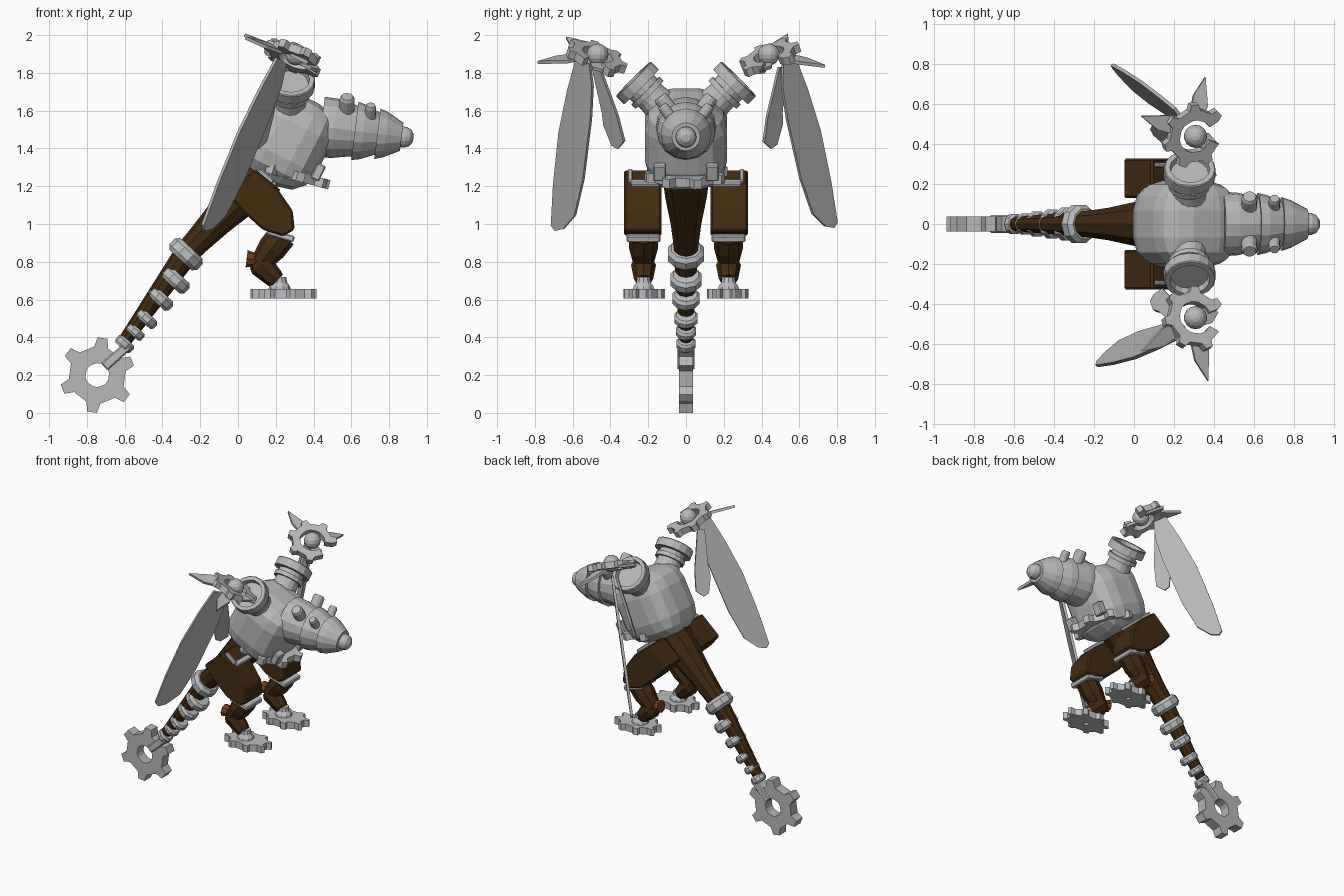
import bpy, bmesh, math
from mathutils import Vector, Matrix

if "Cube" in bpy.data.objects:
    bpy.data.objects.remove(bpy.data.objects["Cube"])


def material(name, rgb):
    m = bpy.data.materials.new(name)
    m.diffuse_color = (*rgb, 1)
    m.use_nodes = True
    m.node_tree.nodes["Principled BSDF"].inputs["Base Color"].default_value = m.diffuse_color
    return m


STEEL = material("steel grey", (0.48, 0.48, 0.48))
TRIM = material("light grey trim", (0.50, 0.51, 0.52))
BROWN = material("dark brown", (0.058, 0.024, 0.005))
RUST = material("rust orange", (0.20, 0.05, 0.012))


def finish(name, bm, mat):
    bmesh.ops.recalc_face_normals(bm, faces=bm.faces)
    me = bpy.data.meshes.new(name)
    bm.to_mesh(me)
    bm.free()
    me.materials.append(mat)
    ob = bpy.data.objects.new(name, me)
    bpy.context.collection.objects.link(ob)
    return ob


def frame(origin, normal, xdir=(1, 0, 0)):
    """Matrix whose local z is the normal and local x is close to xdir."""
    z = Vector(normal).normalized()
    x = Vector(xdir)
    x = x - z * x.dot(z)
    if x.length < 0.01:
        x = z.orthogonal()
    x.normalize()
    y = z.cross(x)
    return Matrix.Translation(origin) @ Matrix((x, y, z)).transposed().to_4x4()


def lathe(name, origin, axis, profile, mat, n=14):
    """Revolve (height, radius) pairs around an axis."""
    bm = bmesh.new()
    m = frame(origin, axis)
    rings = [[bm.verts.new(m @ Vector((r * math.cos(math.tau * i / n), r * math.sin(math.tau * i / n), h)))
              for i in range(n)] for h, r in profile]
    for a, b in zip(rings, rings[1:]):
        for i in range(n):
            bm.faces.new((a[i], a[(i + 1) % n], b[(i + 1) % n], b[i]))
    bm.faces.new(rings[0])
    bm.faces.new(rings[-1])
    return finish(name, bm, mat)


def gear(name, center, normal, hole, root, tip, teeth, thick, mat, turn=0.0, gap=0, squash=1.0):
    """Toothed ring; gap leaves out that many of the 4 steps per tooth."""
    bm = bmesh.new()
    m = frame(center, normal) @ Matrix.Diagonal((1, squash, 1, 1))
    n, cols = teeth * 4, []
    for i in range(n):
        # steep tooth flanks
        out = tip if i % 4 in (1, 2) else root
        a = math.tau * (i + (0.55, 0, 0, -0.55)[i % 4]) / n + turn
        c, s = math.cos(a), math.sin(a)
        cols.append([bm.verts.new(m @ Vector((r * c, r * s, h)))
                     for r, h in ((hole, -thick / 2), (out, -thick / 2), (out, thick / 2), (hole, thick / 2))])
    last = n - gap
    for i in range(last):
        a, b = cols[i], cols[(i + 1) % n]
        for k in range(4):
            bm.faces.new((a[k], a[(k + 1) % 4], b[(k + 1) % 4], b[k]))
    if gap:
        bm.faces.new(cols[0])
        bm.faces.new(cols[last])
    bmesh.ops.delete(bm, geom=[v for v in bm.verts if not v.link_faces], context='VERTS')
    return finish(name, bm, mat)


def prism(name, m, points, depth, mat, bevel=0.0):
    """Extrude a 2D outline along local z, centred."""
    bm = bmesh.new()
    lo = [bm.verts.new(m @ Vector((x, y, -depth / 2))) for x, y in points]
    hi = [bm.verts.new(m @ Vector((x, y, depth / 2))) for x, y in points]
    bm.faces.new(lo)
    bm.faces.new(hi)
    for i in range(len(lo)):
        j = (i + 1) % len(lo)
        bm.faces.new((lo[i], lo[j], hi[j], hi[i]))
    if bevel:
        bmesh.ops.recalc_face_normals(bm, faces=bm.faces)
        bmesh.ops.bevel(bm, geom=bm.edges[:], offset=bevel, segments=1, affect='EDGES')
    return finish(name, bm, mat)


def box(name, m, size, mat, bevel=0.007):
    x, y = size[0] / 2, size[1] / 2
    return prism(name, m, [(-x, -y), (x, -y), (x, y), (-x, y)], size[2], mat, bevel)


def blade(name, root, tip, across, outline):
    """Thin feather: outline is (fraction of length, sideways offset)."""
    root, d = Vector(root), Vector(tip) - Vector(root)
    m = frame(root, d.cross(Vector(across)), d)
    return prism(name, m, [(t * d.length, o) for t, o in outline], 0.018, STEEL)


# Body: pitched, rounded block
bm = bmesh.new()
bmesh.ops.create_cube(bm, size=1)
bmesh.ops.scale(bm, vec=(0.45, 0.435, 0.49), verts=bm.verts)
bmesh.ops.bevel(bm, geom=bm.edges[:], offset=0.15, segments=3, profile=0.5, affect='EDGES')
bmesh.ops.transform(bm, matrix=Matrix.Translation((0.255, 0, 1.45)) @ Matrix.Rotation(math.radians(27), 4, 'Y'),
                    verts=bm.verts)
finish("body", bm, STEEL)
gear("belly_gear", (0.27, 0, 1.265), (-0.27, 0, -1), 0.12, 0.185, 0.225, 8, 0.05, TRIM, 0.2)

# Head: overlapping cone segments with a round nose
lathe("head", (0.44, 0, 1.515), (0.48, 0, -0.06),
      [(0, 0.16), (0.07, 0.158), (0.18, 0.135), (0.18, 0.155), (0.225, 0.145), (0.30, 0.112), (0.30, 0.135),
       (0.345, 0.12), (0.43, 0.075), (0.43, 0.055), (0.45, 0.055), (0.475, 0.045), (0.492, 0.02)], STEEL, 16)

# Tail: thick upper part, steeper ringed lower part, end gear
lathe("tail_upper", (0.13, 0, 1.27), (-0.405, 0, -0.425),
      [(0, 0.13), (0.15, 0.115), (0.35, 0.085), (0.50, 0.07), (0.60, 0.064)], BROWN, 10)
tail_dir = Vector((-0.325, 0, -0.46))
lathe("tail_lower", (-0.265, 0, 0.855), tail_dir, [(0, 0.066), (0.3, 0.05), (0.61, 0.034)], BROWN, 10)
for i, (x, z, r, t) in enumerate([(-0.275, 0.84, 0.1, 0.085), (-0.333, 0.705, 0.086, 0.075),
                                  (-0.41, 0.605, 0.075, 0.065), (-0.485, 0.50, 0.065, 0.055),
                                  (-0.545, 0.43, 0.055, 0.05), (-0.60, 0.365, 0.053, 0.055)]):
    axis = tail_dir + (Vector((-0.1, 0, 0)))
    lathe(f"tail_ring_{i + 1}", (x, 0, z), axis,
          [(-t / 2, r * 0.8), (-t / 4, r), (t / 4, r), (t / 2, r * 0.8)], TRIM, 10)
gear("tail_gear", (-0.745, 0, 0.20), (0, -1, 0), 0.063, 0.152, 0.2, 6, 0.075, STEEL, math.radians(22 - 22.5))
box("tail_gear_clamp", frame((-0.645, 0, 0.30), (0, -1, 0), (1, 0, 0.9)), (0.17, 0.05, 0.09), TRIM)

LONG = [(0, -0.06), (0, 0.03), (0.2, 0.055), (0.45, 0.07), (0.75, 0.055), (0.98, 0.03), (1, 0),
        (0.97, -0.05), (0.87, -0.11), (0.65, -0.13), (0.3, -0.12), (0.12, -0.10)]
SHORT = [(0, -0.025), (0, 0.025), (0.55, 0.045), (0.7, 0.06), (0.95, 0.045), (1, 0.01), (0.92, -0.045), (0.6, -0.05)]
SPIKE = [(0, -0.035), (0, 0.035), (0.35, 0.045), (1, 0), (0.5, -0.04)]

for s, side in ((-1, "near"), (1, "far")):
    def P(x, y, z):
        return Vector((x, s * y, z))

    # Eyes
    for x, y, z, r, e in ((0.575, 0.075, 1.59, 0.04, "rear"), (0.70, 0.065, 1.545, 0.029, "front")):
        lathe(f"{side}_{e}_eye", P(x, y, z), P(0.03, 0.6, 0.8),
              [(0, r), (0.09, r), (0.105, r * 0.8)], STEEL, 12)

    # Shoulder: stacked discs with a recessed cap
    lathe(f"{side}_shoulder", P(0.27, 0.12, 1.61), P(0.04, 0.70, 0.70),
          [(0, 0.095), (0.08, 0.085), (0.105, 0.085), (0.105, 0.105), (0.135, 0.105), (0.135, 0.09), (0.165, 0.09),
           (0.165, 0.13), (0.22, 0.13), (0.225, 0.125), (0.225, 0.10), (0.19, 0.095)], STEEL, 16)
    box(f"{side}_belly_bracket", frame(P(0.425, 0.14, 1.275), (1, 0, -0.5), (0, 1, 0)), (0.07, 0.09, 0.05), TRIM)

    # Wing: open gear with a ball and feather blades, the two sides slightly different
    near = s < 0
    c = P(0.30, 0.475 if near else 0.445, 1.88)
    n = P(0.43, -0.38, 1)
    gear(f"{side}_wing_gear", c, n, 0.085, 0.138, 0.168, 7, 0.045, STEEL, 0.35, 4)
    bm = bmesh.new()
    bmesh.ops.create_uvsphere(bm, u_segments=14, v_segments=8, radius=0.058,
                              matrix=Matrix.Translation(c + n.normalized() * 0.02))
    finish(f"{side}_wing_ball", bm, STEEL)
    across = P(-0.63, 0.77, 0)
    blade(f"{side}_long_feather", P(0.22, 0.555, 1.87),
          P(-0.18, 0.69, 0.965) if near else P(-0.10, 0.78, 0.98), across, LONG)
    blade(f"{side}_short_feather", P(0.21, 0.475 if near else 0.51, 1.83),
          P(0.11, 0.35 if near else 0.44, 1.40), across, SHORT)
    blade(f"{side}_outer_spike", P(0.31, 0.56 if near else 0.53, 1.885),
          P(0.37, 0.785, 1.855) if near else P(0.355, 0.735, 1.835), (1, 0, -0.4), SPIKE)
    blade(f"{side}_upper_spike", P(0.22, 0.52 if near else 0.48, 1.92),
          P(0.04, 0.635, 1.985) if near else P(0.035, 0.54, 2.0), (0.4, 1, 0), SPIKE)
    blade(f"{side}_front_spike", P(0.33, 0.475 if near else 0.42, 1.85),
          P(0.42, 0.44 if near else 0.395, 1.81), (0, 1, 0), SPIKE)

    # Thigh: chunky bevelled block
    thigh = [(-0.055, 1.16), (0.09, 1.29), (0.20, 1.20), (0.29, 1.07), (0.30, 0.97), (0.24, 0.935),
             (0.13, 0.97), (0.02, 1.07)]
    prism(f"{side}_thigh", frame(P(0, 0.228, 0), (0, -1, 0)), thigh, 0.198, BROWN, 0.01)
    # Hip pipe wrapping the upper front of the thigh
    box(f"{side}_hip_bar", frame(P(0.185, 0.20, 1.215), (0.6, 0, 1)), (0.04, 0.19, 0.03), TRIM)
    box(f"{side}_hip_hook", frame(P(0.145, 0.295, 1.25), (0, 1, 0), (-0.75, 0, 0.65)), (0.10, 0.035, 0.025), TRIM)
    # Knee plate, two shin cones, rust joint, ankle and foot gear
    box(f"{side}_knee_plate", frame(P(0.225, 0.225, 0.94), (-0.3, 0, -1)), (0.15, 0.18, 0.035), TRIM)
    lathe(f"{side}_upper_shin", P(0.235, 0.225, 0.94), (-0.62, 0, -0.78),
          [(0, 0.076), (0.09, 0.076), (0.19, 0.055)], BROWN, 8)
    lathe(f"{side}_rust_joint", P(0.14, 0.225, 0.805), (-0.85, 0, 0.1),
          [(0, 0.03), (0.05, 0.035), (0.095, 0.046)], RUST, 8)
    lathe(f"{side}_lower_shin", P(0.10, 0.225, 0.805), (0.75, 0, -0.75),
          [(0, 0.052), (0.03, 0.066), (0.13, 0.052), (0.15, 0.045)], BROWN, 8)
    lathe(f"{side}_ankle", P(0.22, 0.225, 0.63), (0, 0, 1),
          [(0, 0.065), (0.04, 0.055), (0.06, 0.04), (0.09, 0.035)], TRIM, 10)
    gear(f"{side}_foot_gear", P(0.24, 0.222, 0.63), (0, 0, 1), 0.02, 0.145, 0.178, 8, 0.05, TRIM, 0.0, 0, 0.63)
